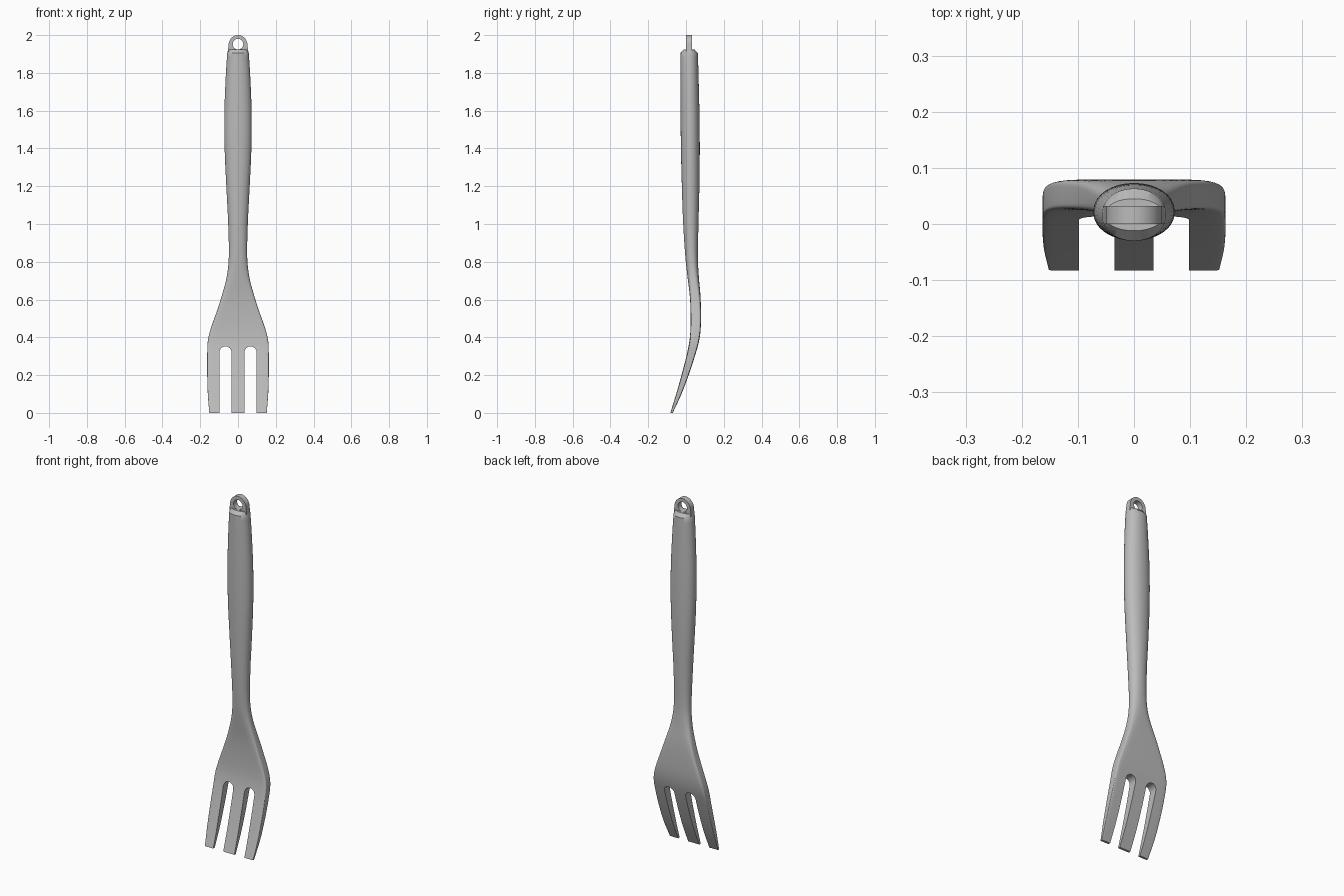
import bpy, bmesh, math

if "Cube" in bpy.data.objects:
    bpy.data.objects.remove(bpy.data.objects["Cube"])

steel = bpy.data.materials.new("satin grey")
steel.diffuse_color = (0.5, 0.5, 0.5, 1)
steel.use_nodes = True
steel.node_tree.nodes["Principled BSDF"].inputs["Base Color"].default_value = steel.diffuse_color


def finish_mesh(name, bm):
    bmesh.ops.recalc_face_normals(bm, faces=bm.faces)
    mesh = bpy.data.meshes.new(name)
    bm.to_mesh(mesh)
    bm.free()
    mesh.materials.append(steel)
    ob = bpy.data.objects.new(name, mesh)
    bpy.context.collection.objects.link(ob)
    return ob


def plate(name, outline, y0, y1):
    """Closed x-z outline extruded along y."""
    bm = bmesh.new()
    face = bm.faces.new([bm.verts.new((x, y0, z)) for x, z in outline])
    new = bmesh.ops.extrude_face_region(bm, geom=[face])["geom"]
    verts = [v for v in new if isinstance(v, bmesh.types.BMVert)]
    bmesh.ops.translate(bm, verts=verts, vec=(0, y1 - y0, 0))
    return finish_mesh(name, bm)


def arc(cx, cz, rx, rz, a0, a1, n):
    return [(cx + rx * math.cos(a0 + (a1 - a0) * i / n),
             cz + rz * math.sin(a0 + (a1 - a0) * i / n)) for i in range(n + 1)]


def select(ob):
    bpy.ops.object.select_all(action='DESELECT')
    ob.select_set(True)
    bpy.context.view_layer.objects.active = ob


def cut(ob, cutter):
    mod = ob.modifiers.new("cut", 'BOOLEAN')
    mod.operation, mod.solver, mod.object = 'DIFFERENCE', 'EXACT', cutter
    select(ob)
    bpy.ops.object.modifier_apply(modifier=mod.name)
    bpy.data.objects.remove(cutter)


def smooth(ob):
    select(ob)
    bpy.ops.object.shade_smooth_by_angle(angle=math.radians(35))


# Stations: height, half width, front y, back y, squareness of the section
STATIONS = [
    (0.00, 0.152, -0.083, -0.070, 14),
    (0.10, 0.160, -0.052, -0.024, 14),
    (0.20, 0.163, -0.024, 0.014, 14),
    (0.30, 0.163, 0.002, 0.047, 14),
    (0.38, 0.160, 0.018, 0.069, 12),
    (0.45, 0.143, 0.024, 0.078, 10),
    (0.55, 0.108, 0.024, 0.079, 8),
    (0.63, 0.083, 0.019, 0.076, 5),
    (0.72, 0.060, 0.008, 0.068, 3),
    (0.82, 0.049, -0.003, 0.063, 2.3),
    (1.00, 0.052, -0.015, 0.066, 2.1),
    (1.20, 0.062, -0.022, 0.071, 2.1),
    (1.40, 0.071, -0.027, 0.073, 2.1),
    (1.60, 0.072, -0.029, 0.071, 2.1),
    (1.80, 0.064, -0.030, 0.066, 2.1),
    (1.905, 0.057, -0.030, 0.063, 2.1),
]


def interpolate(i, t):
    """Smooth spline between stations i and i + 1."""
    p = [STATIONS[min(max(j, 0), len(STATIONS) - 1)] for j in range(i - 1, i + 3)]
    h = p[2][0] - p[1][0]
    out = [p[1][0] + h * t]
    for k in range(1, 5):
        m1 = (p[2][k] - p[0][k]) / (p[2][0] - p[0][0]) * h
        m2 = (p[3][k] - p[1][k]) / (p[3][0] - p[1][0]) * h
        out.append((2*t**3 - 3*t*t + 1) * p[1][k] + (t**3 - 2*t*t + t) * m1
                   + (3*t*t - 2*t**3) * p[2][k] + (t**3 - t*t) * m2)
    return out


# Handle and head lofted as one body, with a bevelled upper end
levels = [interpolate(i, s / 4) for i in range(len(STATIONS) - 1) for s in range(4)]
levels += [STATIONS[-1], (1.924, 0.052, -0.012, 0.045, 2.1)]
SIDES = 48
bm = bmesh.new()
rings = []
for z, w, front, back, power in levels:
    ring = []
    for k in range(SIDES):
        a = 2 * math.pi * (k + 0.5) / SIDES
        c, s = math.cos(a), math.sin(a)
        x = w * math.copysign(abs(c) ** (2 / power), c)
        y = (front + back) / 2 + (back - front) / 2 * math.copysign(abs(s) ** (2 / power), s)
        ring.append(bm.verts.new((x, y, z)))
    rings.append(ring)
for lo, hi in zip(rings, rings[1:]):
    for k in range(SIDES):
        n = (k + 1) % SIDES
        bm.faces.new((lo[k], lo[n], hi[n], hi[k]))
bm.faces.new(rings[0])
bm.faces.new(rings[-1])
body = finish_mesh("fork_body", bm)

# Two round-topped slots separate the three tines
for side in (-1, 1):
    cx = side * 0.0665
    slot = [(cx - 0.0315, -0.1), (cx + 0.0315, -0.1)]
    slot += arc(cx, 0.321, 0.0315, 0.031, 0, math.pi, 16)
    cut(body, plate("slot_cutter", slot, -0.3, 0.3))
smooth(body)

# Hanging eye on the handle end
outline = [(-0.055, 1.908), (0.055, 1.908)] + arc(0, 1.947, 0.05, 0.053, 0, math.pi, 32)
eye = plate("hanging_eye", outline, 0.0, 0.032)
cut(eye, plate("hole_cutter", arc(0, 1.952, 0.028, 0.028, 0, 2 * math.pi, 32)[:-1], -0.2, 0.2))
smooth(eye)
